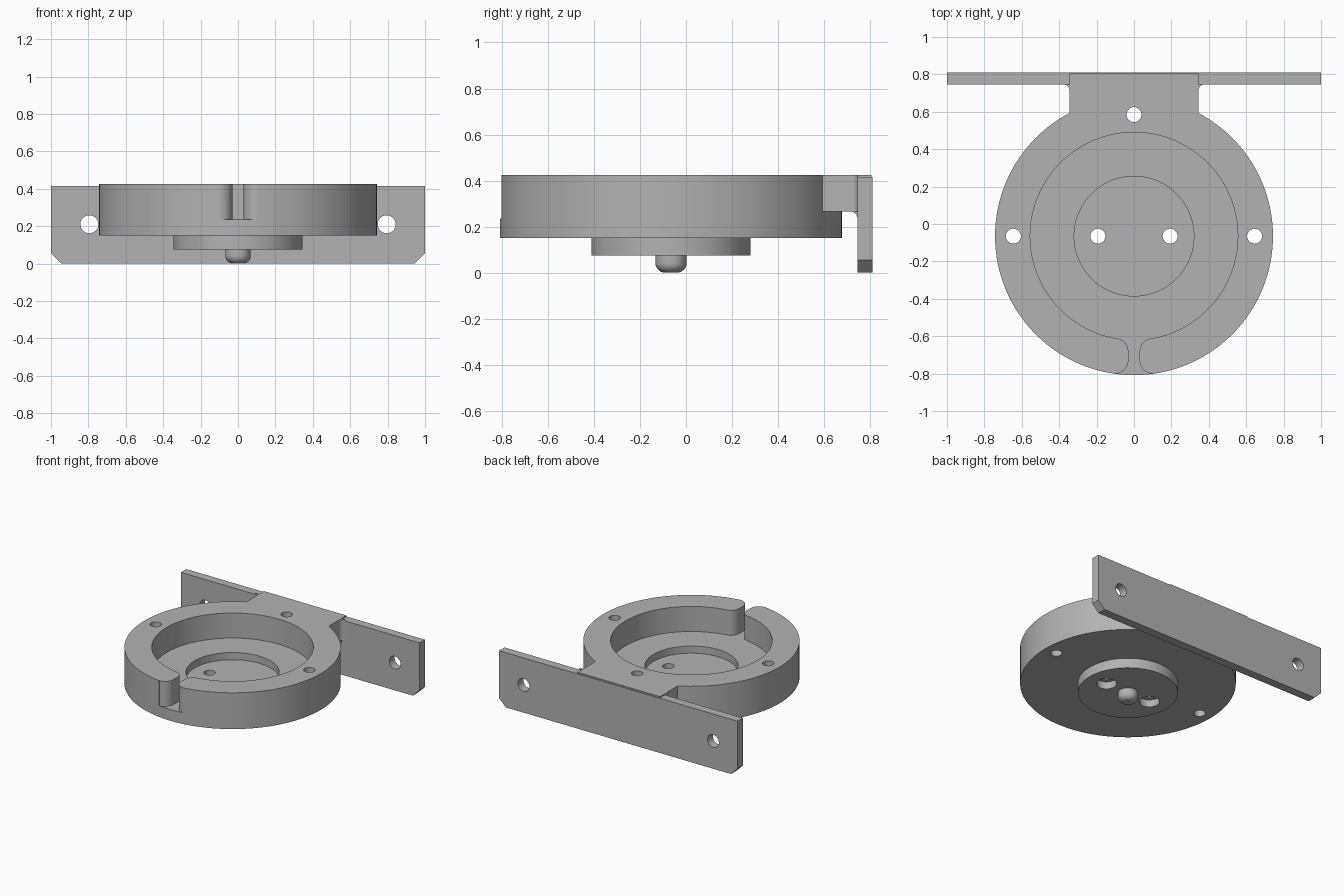
import bpy, bmesh
from math import sin, cos, pi
from mathutils import Matrix, Vector

if "Cube" in bpy.data.objects:
    bpy.data.objects.remove(bpy.data.objects["Cube"])

metal = bpy.data.materials.new("plain_grey")
metal.use_nodes = True
grey = (0.45, 0.45, 0.45, 1)
metal.diffuse_color = grey
metal.node_tree.nodes["Principled BSDF"].inputs["Base Color"].default_value = grey

CY = -0.065          # disc centre on y
FLOOR, TOP = 0.235, 0.425


def finish(name, bm):
    bmesh.ops.recalc_face_normals(bm, faces=bm.faces)
    mesh = bpy.data.meshes.new(name)
    bm.to_mesh(mesh)
    bm.free()
    mesh.materials.append(metal)
    obj = bpy.data.objects.new(name, mesh)
    bpy.context.collection.objects.link(obj)
    return obj


def arc(cx, cy, r, start, end, n=8):
    """Points on an arc, angles in units of pi."""
    angles = [pi * (start + (end - start) * i / n) for i in range(n + 1)]
    return [(cx + r * cos(a), cy + r * sin(a)) for a in angles]


def prism(name, points, place, depth):
    """Extrude a 2D outline; place maps each 2D point into space."""
    bm = bmesh.new()
    face = bm.faces.new([bm.verts.new(place(*p)) for p in points])
    out = bmesh.ops.extrude_face_region(bm, geom=[face])
    moved = [v for v in out["geom"] if isinstance(v, bmesh.types.BMVert)]
    bmesh.ops.translate(bm, verts=moved, vec=depth)
    return finish(name, bm)


def lathe(name, profile, steps=128):
    """Revolve a radius/height profile about the disc centre."""
    bm = bmesh.new()
    verts = [bm.verts.new((r, 0, z)) for r, z in profile]
    edges = [bm.edges.new(pair) for pair in zip(verts, verts[1:])]
    bmesh.ops.spin(bm, geom=verts + edges, cent=(0, 0, 0), axis=(0, 0, 1),
                   angle=2 * pi, steps=steps)
    bmesh.ops.remove_doubles(bm, verts=bm.verts, dist=0.0001)
    bmesh.ops.translate(bm, verts=bm.verts, vec=(0, CY, 0))
    return finish(name, bm)


def rod(name, centre, radius, length, turn=Matrix()):
    bm = bmesh.new()
    bmesh.ops.create_cone(bm, cap_ends=True, segments=40, radius1=radius,
                          radius2=radius, depth=length,
                          matrix=Matrix.Translation(centre) @ turn)
    return finish(name, bm)


def combine(obj, other, operation):
    """Apply a boolean and discard the helper."""
    other.hide_render = True
    mod = obj.modifiers.new("boolean", "BOOLEAN")
    mod.operation, mod.object, mod.solver = operation, other, "EXACT"
    bpy.context.view_layer.objects.active = obj
    bpy.ops.object.modifier_apply(modifier=mod.name)
    bpy.data.objects.remove(other)


def shade(obj):
    bpy.ops.object.select_all(action="DESELECT")
    obj.select_set(True)
    bpy.context.view_layer.objects.active = obj
    bpy.ops.object.shade_smooth_by_angle(angle=pi / 6)


# Round housing with stepped pocket and lower boss
housing = lathe("round_housing", [
    (0, 0.075), (0.345, 0.075), (0.345, 0.15), (0.743, 0.15), (0.743, TOP),
    (0.555, TOP), (0.555, FLOOR), (0.32, FLOOR), (0.32, 0.18), (0, 0.18)])

# Bridge to the plate, filleted where they meet
side = [(0.345, 0.5)] + arc(0.375, 0.715, 0.03, 1, 0.5) + [(0.375, 0.76), (0.345, 0.76), (0.345, 0.805)]
bridge = prism("bridge", side + [(-x, y) for x, y in reversed(side)],
               lambda x, y: Vector((x, y, 0.265)), (0, 0, TOP - 0.265))
# Trim the fillet ears level with the plate top
for s in (-1, 1):
    ear = prism("ear_cutter", [(0.345, 0.746), (0.5, 0.746), (0.5, 0.85), (0.345, 0.85)],
                lambda x, y: Vector((s * x, y, 0.41)), (0, 0, 0.1))
    combine(bridge, ear, "DIFFERENCE")
combine(housing, bridge, "UNION")

# Front slot with rounded mouths
edge = ([(0.1, -0.5)] + arc(0.1, -0.681, 0.07, 0.5, 1)
        + arc(0.1, -0.73, 0.07, 1, 1.5) + [(0.1, -0.9)])
slot = prism("slot_cutter", edge + [(-x, y) for x, y in reversed(edge)],
             lambda x, y: Vector((x, y, FLOOR)), (0, 0, 0.4))
combine(housing, slot, "DIFFERENCE")

# Vertical screw holes, the inner pair counterbored from below
for x, y in [(-0.645, CY), (0.645, CY), (-0.193, CY), (0.193, CY), (0, 0.585)]:
    combine(housing, rod("hole_cutter", (x, y, 0.3), 0.04, 1), "DIFFERENCE")
for x in (-0.193, 0.193):
    combine(housing, rod("bore_cutter", (x, CY, 0.08), 0.07, 0.1), "DIFFERENCE")
shade(housing)

# Small fillet under the bridge
web = [(0.75, 0.27), (0.715, 0.27)] + arc(0.715, 0.235, 0.03, 0.5, 0) + [(0.75, 0.235)]
shade(prism("bridge_fillet", web, lambda y, z: Vector((-0.345, y, z)), (0.69, 0, 0)))

# Mounting plate with chamfered lower corners and two holes
outline = [(-1, 0.415), (-1, 0.055), (-0.945, 0), (0.945, 0), (1, 0.055), (1, 0.415)]
plate = prism("mounting_plate", outline,
              lambda x, z: Vector((x, 0.745, z)), (0, 0.065, 0))
for x in (-0.795, 0.795):
    combine(plate, rod("hole_cutter", (x, 0.78, 0.21), 0.048, 0.3,
                       Matrix.Rotation(pi / 2, 4, "X")), "DIFFERENCE")
shade(plate)

# Rounded centre pin under the boss
shade(lathe("centre_pin", [(0, 0)] + arc(0.025, 0.043, 0.043, -0.5, 0)
            + [(0.068, 0.09), (0, 0.09)], 48))
